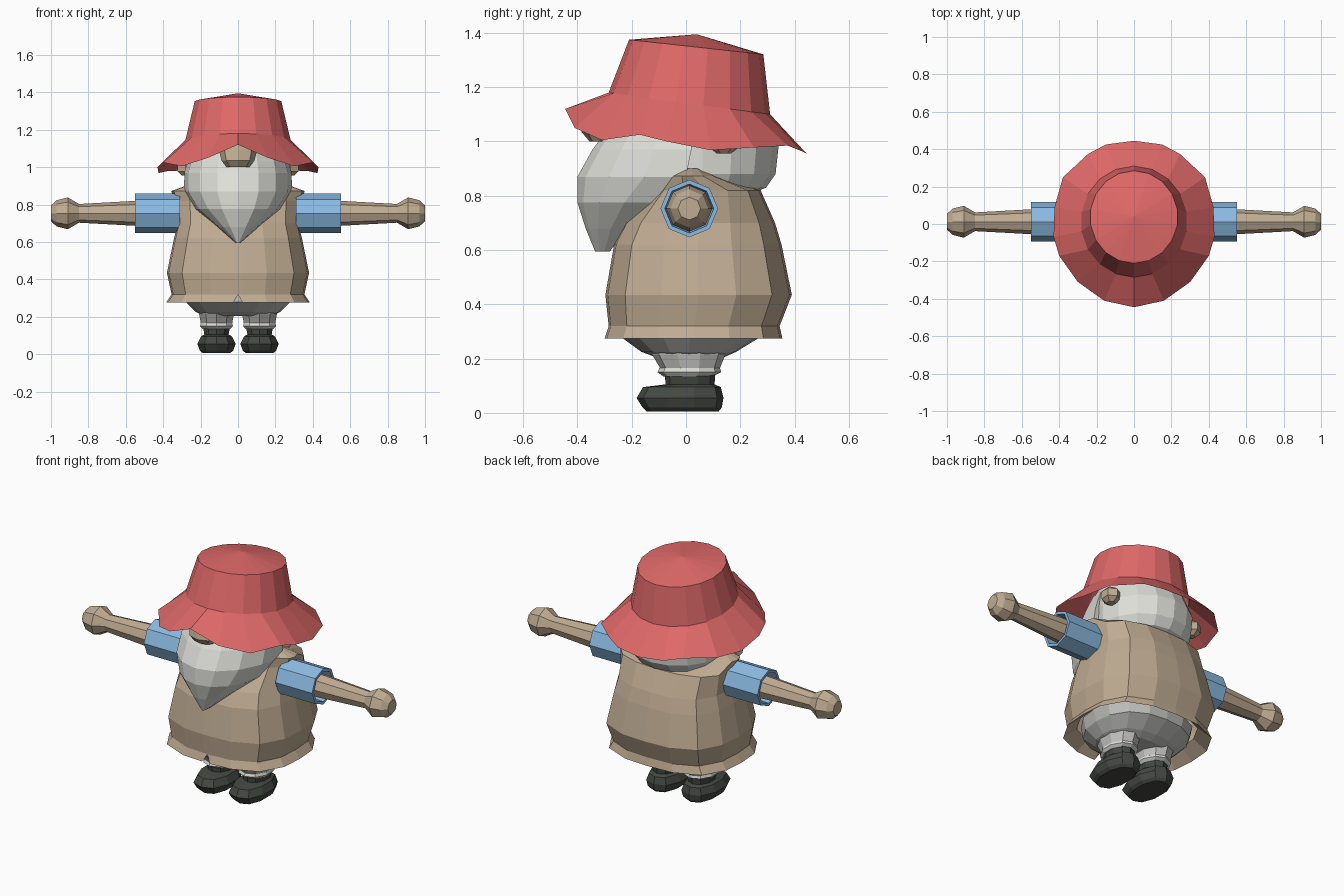
import bpy, bmesh, math
from math import sin, cos, pi

if "Cube" in bpy.data.objects:
    bpy.data.objects.remove(bpy.data.objects["Cube"])


def material(name, r, g, b):
    m = bpy.data.materials.new(name)
    m.diffuse_color = tuple((c / 255) ** 2.2 for c in (r, g, b)) + (1,)
    m.use_nodes = True
    m.node_tree.nodes["Principled BSDF"].inputs["Base Color"].default_value = m.diffuse_color
    return m


RED = material("hat red", 222, 104, 104)
TAN = material("tan", 190, 170, 145)
BLUE = material("sleeve blue", 138, 185, 225)
WHITE = material("beard white", 222, 222, 216)
GREY = material("trouser grey", 190, 190, 187)
DARK = material("boot dark", 70, 74, 68)


def loft(name, rings, mat, bottom=True, top=True):
    """Skin a stack of equally long point rings with flat faces."""
    bm = bmesh.new()
    rows = [[bm.verts.new(p) for p in ring] for ring in rings]
    n = len(rows[0])
    for a, b in zip(rows, rows[1:]):
        for i in range(n):
            j = (i + 1) % n
            bm.faces.new((a[i], a[j], b[j], b[i]))
    if bottom:
        bm.faces.new(rows[0][::-1])
    if top:
        bm.faces.new(rows[-1])
    bmesh.ops.remove_doubles(bm, verts=bm.verts, dist=0.0005)
    bmesh.ops.recalc_face_normals(bm, faces=bm.faces)
    mesh = bpy.data.meshes.new(name)
    bm.to_mesh(mesh)
    bm.free()
    mesh.materials.append(mat)
    ob = bpy.data.objects.new(name, mesh)
    bpy.context.collection.objects.link(ob)
    return ob


def oval(z, hw, yf, yb, n=16, cx=0.0, tilt=0.0, p=2.0):
    """Horizontal oval starting at the front; tilt raises the front edge, p > 2 squares it."""
    cy, ry = (yf + yb) / 2, (yb - yf) / 2
    pts = []
    for i in range(n):
        s, c = sin(2 * pi * i / n), cos(2 * pi * i / n)
        k = (abs(s) ** p + abs(c) ** p) ** (-1 / p)
        pts.append((cx + hw * k * s, cy - ry * k * c, z + tilt * c))
    return pts


def xring(x, r, n=8, cy=0.012, cz=0.753):
    """Upright ring around the arm axis."""
    return [(x, cy + r * sin(2 * pi * i / n), cz + r * cos(2 * pi * i / n))
            for i in range(n)]


# Hat: wavy brim, crown and low peak
half = [(0, -.445, 1.12), (.16, -.41, 1.05), (.30, -.31, 1.005), (.40, -.17, 1.025),
        (.43, -.07, 1.0), (.425, .09, .968), (.38, .25, .978), (.245, .375, .985),
        (.15, .425, .965), (0, .445, .955)]
brim = half + [(-x, y, z) for x, y, z in half[-2:0:-1]]
loft("hat", [brim,
             oval(1.14, .285, -.285, .31, 18, tilt=.04),
             oval(1.348, .235, -.21, .285, 18, tilt=.027),
             [(0, .04, 1.395)] * 18], RED, bottom=False, top=False)

# Head, nose and ears
loft("head", [oval(.79, .16, -.10, .20), oval(.83, .24, -.18, .295),
              oval(.88, .265, -.21, .33), oval(.99, .27, -.22, .342),
              oval(1.10, .25, -.21, .29), oval(1.20, .20, -.15, .25)], WHITE)
loft("nose", [oval(1.0, .06, -.355, -.28, 8), oval(1.035, .088, -.385, -.24, 8),
              oval(1.09, .102, -.37, -.22, 8), oval(1.125, .075, -.34, -.22, 8)], TAN)
for s, side in ((1, "right"), (-1, "left")):
    loft("ear_" + side, [oval(.955, .025, .115, .165, 6, s * .28),
                         oval(.978, .05, .088, .195, 6, s * .28),
                         oval(1.022, .05, .088, .195, 6, s * .28),
                         oval(1.045, .025, .115, .165, 6, s * .28)], TAN)


# Beard: half-oval slices narrowing to a point
def beard_slice(z, hw, yf, yb):
    return [(hw * sin(a), yb + (yf - yb) * cos(a), z)
            for a in (pi * (i / 8 - .5) for i in range(9))]


loft("beard", [beard_slice(.595, .012, -.335, -.28), beard_slice(.68, .11, -.37, -.22),
               beard_slice(.775, .225, -.40, -.12), beard_slice(.87, .288, -.40, .0),
               beard_slice(.97, .287, -.345, .02), beard_slice(1.03, .27, -.30, .02),
               beard_slice(1.11, .24, -.24, .02)], WHITE)


# Coat: squarish rings, hollow below, flared hem with a small front notch
def coat_ring(z, hw, yf, yb, p=2.9):
    ring = oval(z, hw, yf, yb, 16, p=p)
    f = ring[0]
    # paired points beside the front seam keep the notch narrow
    return [f, (.025, f[1], z)] + ring[1:] + [(-.025, f[1], z)]


hem = coat_ring(.275, .385, -.30, .355)
hem[0] = (0, -.285, .318)
loft("coat", [coat_ring(.335, .31, -.245, .295), hem,
              coat_ring(.32, .355, -.285, .345), coat_ring(.435, .38, -.297, .39),
              coat_ring(.62, .342, -.265, .352), coat_ring(.70, .322, -.225, .328),
              coat_ring(.82, .335, -.13, .275, 2.6), coat_ring(.872, .357, -.075, .125, 2.6),
              coat_ring(.90, .28, -.03, .07)], TAN, bottom=False)

# Trousers
loft("trouser_seat", [oval(.205, .18, -.11, .14, p=2.4), oval(.225, .225, -.165, .185, p=2.4),
                      oval(.28, .28, -.24, .275, p=2.4), oval(.345, .30, -.24, .285, p=2.4)],
     GREY)

for s, side in ((1, "right"), (-1, "left")):
    c = s * .115
    # Leg with pale cuff
    loft("leg_" + side, [oval(.165, .088, -.095, .125, 10, c),
                         oval(.215, .098, -.125, .145, 10, c),
                         oval(.25, .10, -.12, .14, 10, c)], GREY)
    loft("cuff_" + side, [oval(.135, .078, -.085, .10, 10, c),
                          oval(.15, .092, -.105, .13, 10, c),
                          oval(.166, .088, -.098, .125, 10, c)], WHITE)
    # Boot with shaft
    loft("boot_" + side, [oval(.005, .075, -.145, .12, 10, c, p=2.4),
                          oval(.02, .092, -.16, .132, 10, c, p=2.4),
                          oval(.055, .105, -.182, .138, 10, c, p=2.4),
                          oval(.095, .085, -.158, .128, 10, c, p=2.4),
                          oval(.105, .068, -.075, .105, 10, c),
                          oval(.14, .075, -.078, .108, 10, c)], DARK)
    # Sleeve with a recessed opening
    loft("sleeve_" + side, [xring(s * .31, .106), xring(s * .55, .106),
                            xring(s * .55, .09), xring(s * .46, .085)], BLUE)
    # Forearm and rounded hand
    loft("arm_" + side, [xring(s * .44, .072), xring(s * .56, .066),
                         xring(s * .85, .05), xring(s * .91, .085),
                         xring(s * .97, .07), xring(s * 1.0, .042)], TAN)
